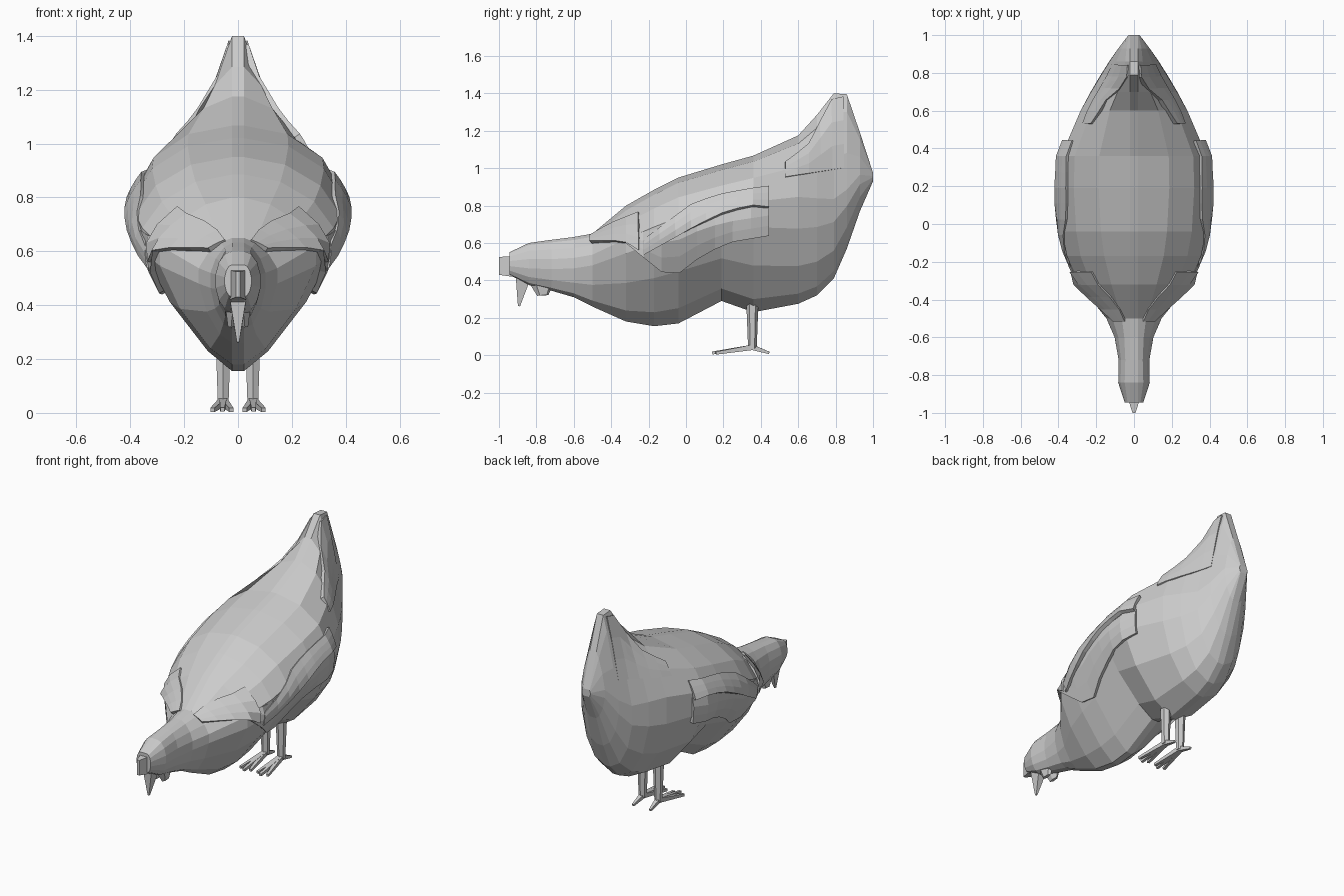
import bpy, bmesh, math
from mathutils import Vector

if "Cube" in bpy.data.objects:
    bpy.data.objects.remove(bpy.data.objects["Cube"])

RIDGE = 0.022
# body stations: y, top z, bottom z, half width, widest z, upper roundness, lower roundness
STATIONS = [
    (-.945, .55, .43, .05, .49, 2, 2),
    (-.84, .60, .375, .085, .49, 2, 2),
    (-.72, .617, .345, .083, .49, 1.8, 1.9),
    (-.60, .632, .31, .105, .50, 1.6, 1.8),
    (-.50, .65, .26, .15, .52, 1.5, 1.6),
    (-.32, .80, .18, .30, .59, 1.6, 1.35),
    (-.17, .885, .155, .365, .64, 1.8, 1.25),
    (-.04, .95, .17, .39, .68, 1.9, 1.2),
    (.19, 1.02, .29, .402, .72, 2, 1.25),
    (.36, 1.067, .23, .395, .75, 2, 1.45),
    (.60, 1.175, .275, .29, .77, 1.8, 1.8),
    (.70, 1.285, .32, .235, .78, 1.4, 1.9),
    (.79, 1.40, .41, .18, .79, 1.15, 1.9),
    (.86, 1.395, .57, .135, .85, 1.1, 1.8),
    (.93, 1.19, .77, .085, .94, 1.3, 1.6),
    (1.0, .975, .93, .03, .955, 1.5, 1.5),
]


def new_object(name, verts, faces, mirror=False, thickness=0):
    me = bpy.data.meshes.new(name)
    me.from_pydata(verts, [], faces)
    bm = bmesh.new()
    bm.from_mesh(me)
    bmesh.ops.recalc_face_normals(bm, faces=bm.faces)
    bm.to_mesh(me)
    bm.free()
    ob = bpy.data.objects.new(name, me)
    bpy.context.collection.objects.link(ob)
    if thickness:
        m = ob.modifiers.new("thickness", 'SOLIDIFY')
        m.thickness, m.offset = thickness, 0
    if mirror:
        m = ob.modifiers.new("mirror", 'MIRROR')
        m.use_clip = False
        m.use_mirror_merge = False
    return ob


def lerp_line(pts, y):
    for a, b in zip(pts, pts[1:]):
        if y <= b[0]:
            f = max(0, (y - a[0]) / (b[0] - a[0]))
            return [p + (q - p) * f for p, q in zip(a, b)]
    return list(pts[-1])


def body_x(y, z):
    _, zt, zb, w, zc, nt, nb = lerp_line(STATIONS, y)
    t, n = ((z - zc) / (zt - zc), nt) if z > zc else ((zc - z) / (zc - zb), nb)
    return RIDGE + (w - RIDGE) * (1 - min(1, t) ** n) ** (1 / n)


# body, neck and tail as one loft
HALF = 8
verts, faces = [], []
for y, zt, zb, w, zc, nt, nb in STATIONS:
    half = []
    for i in range(HALF):
        a = math.pi * i / (HALF - 1)
        c, s = math.cos(a), max(0, math.sin(a))
        n = nt if c > 0 else nb
        h = (zt - zc) if c > 0 else (zb - zc)
        half.append((RIDGE + (w - RIDGE) * s ** (2 / n), zc + h * abs(c) ** (2 / n)))
    verts += [(x, y, z) for x, z in half] + [(-x, y, z) for x, z in reversed(half)]
N = HALF * 2
for k in range(len(STATIONS) - 1):
    for i in range(N):
        j = (i + 1) % N
        faces.append((k * N + i, k * N + j, (k + 1) * N + j, (k + 1) * N + i))
faces += [tuple(range(N)), tuple(range(len(verts) - N, len(verts)))]
new_object("body", verts, faces)


# feather layers that follow the body side
def feather_layer(name, top, bottom, off_top, off_bottom, cols=8, rows=3):
    y0, y1 = bottom[0][0], bottom[-1][0]
    verts, faces = [], []
    for c in range(cols + 1):
        y = y0 + (y1 - y0) * c / cols
        za, zb = lerp_line(top, y)[1], lerp_line(bottom, y)[1]
        for r in range(rows + 1):
            f = r / rows
            z = za + (zb - za) * f
            verts.append((body_x(y, z) + off_top + (off_bottom - off_top) * f, y, z))
    for c in range(cols):
        for r in range(rows):
            i = c * (rows + 1) + r
            faces.append((i, i + 1, i + rows + 2, i + rows + 1))
    new_object(name, verts, faces, mirror=True, thickness=.024)


feather_layer("upper_wing", [(-.22, .62), (.04, .81), (.2, .86), (.42, .9)],
              [(-.22, .54), (.05, .69), (.2, .76), (.34, .8), (.44, .79)], -.008, .012)
feather_layer("lower_wing", [(-.32, .64), (-.2, .66), (.1, .75), (.44, .8)],
              [(-.32, .60), (-.08, .41), (.1, .55), (.25, .61), (.44, .64)], -.012, .008)
feather_layer("neck_cape", [(-.51, .635), (-.4, .70), (-.25, .76)],
              [(-.51, .605), (-.33, .61), (-.25, .56)], -.012, .01, cols=4)
feather_layer("tail_side", [(.53, 1.03), (.65, 1.12), (.78, 1.37), (.84, 1.38)],
              [(.53, .95), (.84, 1.0)], -.004, -.012, cols=5)


# tapered limbs
def limb(name, a, b, r1, r2, sides=6, mirror=True, flat=1):
    a, b = Vector(a), Vector(b)
    q = (b - a).to_track_quat('Z', 'Y')
    verts = []
    for p, r in ((a, r1), (b, r2)):
        for i in range(sides):
            t = 2 * math.pi * (i + .5) / sides
            v = p + q @ Vector((r * math.cos(t), r * math.sin(t), 0))
            v.x = p.x + (v.x - p.x) * flat
            v.z = max(0, v.z)
            verts.append(v)
    faces = [(i, (i + 1) % sides, sides + (i + 1) % sides, sides + i) for i in range(sides)]
    faces += [tuple(range(sides)), tuple(range(sides, 2 * sides))]
    return new_object(name, verts, faces, mirror)


# legs and feet
limb("leg", (.055, .355, .32), (.055, .355, .035), .034, .023)
for name, tip, r in (("inner_toe", (.025, .16, .011), .011), ("middle_toe", (.058, .14, .012), .011),
                     ("outer_toe", (.095, .16, .011), .011), ("back_toe", (.06, .445, .012), .009)):
    limb(name, (.055, .355, .042), tip, .02, r, sides=4)

# beak, wattles and comb
limb("beak", (0, -.87, .42), (0, -.893, .262), .058, .008, 4, False, .75)
limb("wattle", (.025, -.77, .40), (.028, -.765, .32), .075, .032, 5, True, .35)
comb = [(s * x, y, z) for s in (1, -1)
        for x, y, z in ((.03, -.93, .42), (.008, -1, .43), (.008, -1, .525), (.03, -.93, .53))]
new_object("comb", comb, [(0, 1, 2, 3), (4, 5, 6, 7), (0, 1, 5, 4), (1, 2, 6, 5), (2, 3, 7, 6), (3, 0, 4, 7)])
